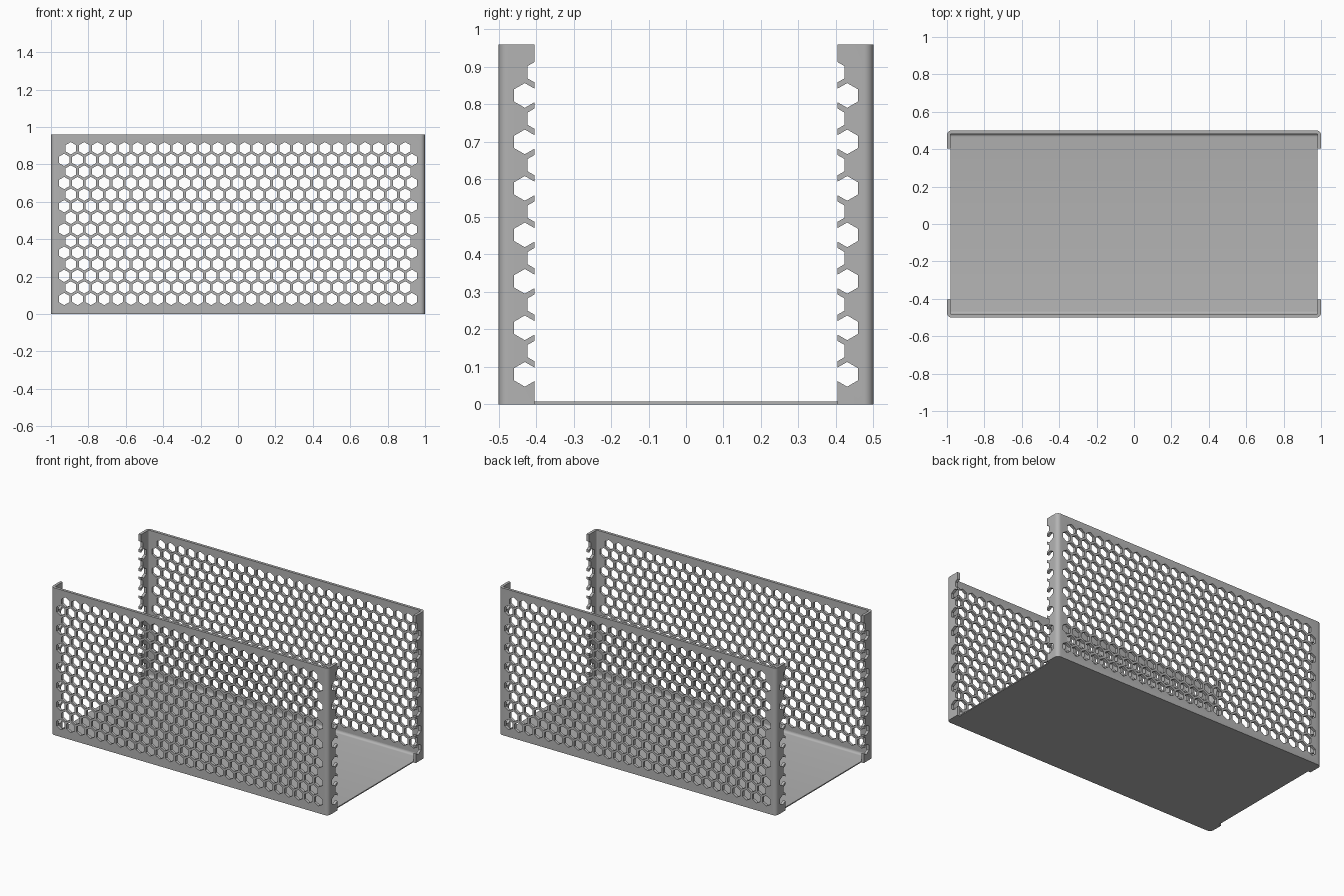
import bpy
import bmesh
from math import cos, sin, pi, radians
from mathutils import Vector

cube = bpy.data.objects.get("Cube")
if cube:
    bpy.data.objects.remove(cube, do_unlink=True)

HALF_X, HALF_Y, HEIGHT = 1.0, 0.5, 0.96
SHEET, FLOOR = 0.018, 0.007
LIP = 0.404                       # y where the side flanges end
PITCH, ROW, FIRST = 0.0715, 0.062, 0.08
ROWS, COLUMNS, HEX = 14, 27, 0.033

grey = bpy.data.materials.new("sheet_grey")
grey.use_nodes = True
grey.diffuse_color = (0.45, 0.45, 0.45, 1)
grey.node_tree.nodes["Principled BSDF"].inputs["Base Color"].default_value = (0.45, 0.45, 0.45, 1)


def arc(cx, cy, r, start, end, steps=6):
    return [(cx + r * cos(radians(start + (end - start) * i / steps)),
             cy + r * sin(radians(start + (end - start) * i / steps))) for i in range(steps + 1)]


def prism(bm, points, direction):
    """Extrude a closed loop of 3D points along a direction."""
    face = bm.faces.new([bm.verts.new(p) for p in points])
    out = bmesh.ops.extrude_face_region(bm, geom=[face])
    moved = [v for v in out["geom"] if isinstance(v, bmesh.types.BMVert)]
    bmesh.ops.translate(bm, verts=moved, vec=Vector(direction))


def finish(bm, name):
    bmesh.ops.recalc_face_normals(bm, faces=bm.faces)
    mesh = bpy.data.meshes.new(name)
    bm.to_mesh(mesh)
    bm.free()
    mesh.materials.append(grey)
    obj = bpy.data.objects.new(name, mesh)
    bpy.context.collection.objects.link(obj)
    return obj


def activate(obj):
    bpy.ops.object.select_all(action='DESELECT')
    obj.select_set(True)
    bpy.context.view_layer.objects.active = obj


def hexagon(u, z):
    return [(u + HEX * sin(i * pi / 3), z + HEX * cos(i * pi / 3)) for i in range(6)]


def hole_cutter(name, centre_sets, along_x):
    """Hexagonal bars: centre_sets gives hole centres for even and odd rows."""
    bm = bmesh.new()
    for row in range(ROWS):
        for u in centre_sets[row % 2]:
            loop = hexagon(u, FIRST + row * ROW)
            if along_x:
                prism(bm, [(-1.2, a, z) for a, z in loop], (2.4, 0, 0))
            else:
                prism(bm, [(a, -0.7, z) for a, z in loop], (0, 1.4, 0))
    obj = finish(bm, name)
    obj.hide_render = True
    return obj


# Hole patterns for the long walls and the narrow flanges
even = [(i - (COLUMNS - 1) / 2) * PITCH for i in range(COLUMNS)]
odd = [x + PITCH / 2 for x in even[:-1]]
wall_cutter = hole_cutter("wall_hole_cutter", (even, odd), False)
flange_cutter = hole_cutter("flange_hole_cutter", ((-0.43, 0.43), (-0.394, 0.394)), True)

# Perforated walls with rounded corners and flanges turned inward
R_OUT, R_IN = 0.025, 0.025 - SHEET
cx, cy = HALF_X - R_OUT, HALF_Y - R_OUT
outer = [(HALF_X, LIP)] + arc(cx, cy, R_OUT, 0, 90)
inner = arc(cx, cy, R_IN, 90, 0) + [(HALF_X - SHEET, LIP)]
plan = outer + [(-x, y) for x, y in reversed(outer)]
plan += [(-x, y) for x, y in reversed(inner)] + inner

for side, name in ((-1, "front_wall"), (1, "back_wall")):
    bm = bmesh.new()
    prism(bm, [(x, side * y, 0) for x, y in plan], (0, 0, HEIGHT))
    wall = finish(bm, name)
    activate(wall)
    for cutter in (wall_cutter, flange_cutter):
        mod = wall.modifiers.new("holes", 'BOOLEAN')
        mod.operation = 'DIFFERENCE'
        mod.solver = 'EXACT'
        mod.object = cutter
        bpy.ops.object.modifier_apply(modifier=mod.name)
    bpy.ops.object.shade_smooth_by_angle(angle=radians(28))

for cutter in (wall_cutter, flange_cutter):
    bpy.data.objects.remove(cutter, do_unlink=True)

# Floor plate with a small fillet rising into each wall
FILLET = 0.016
wall_in = HALF_Y - SHEET
right = [(wall_in, 0)] + arc(wall_in - FILLET, FLOOR + FILLET, FILLET, 0, -90)
section = right + [(-y, z) for y, z in reversed(right)]
end = HALF_X - SHEET
bm = bmesh.new()
prism(bm, [(-end, y, z) for y, z in section], (2 * end, 0, 0))
floor = finish(bm, "floor_plate")
activate(floor)
bpy.ops.object.shade_smooth_by_angle(angle=radians(28))
